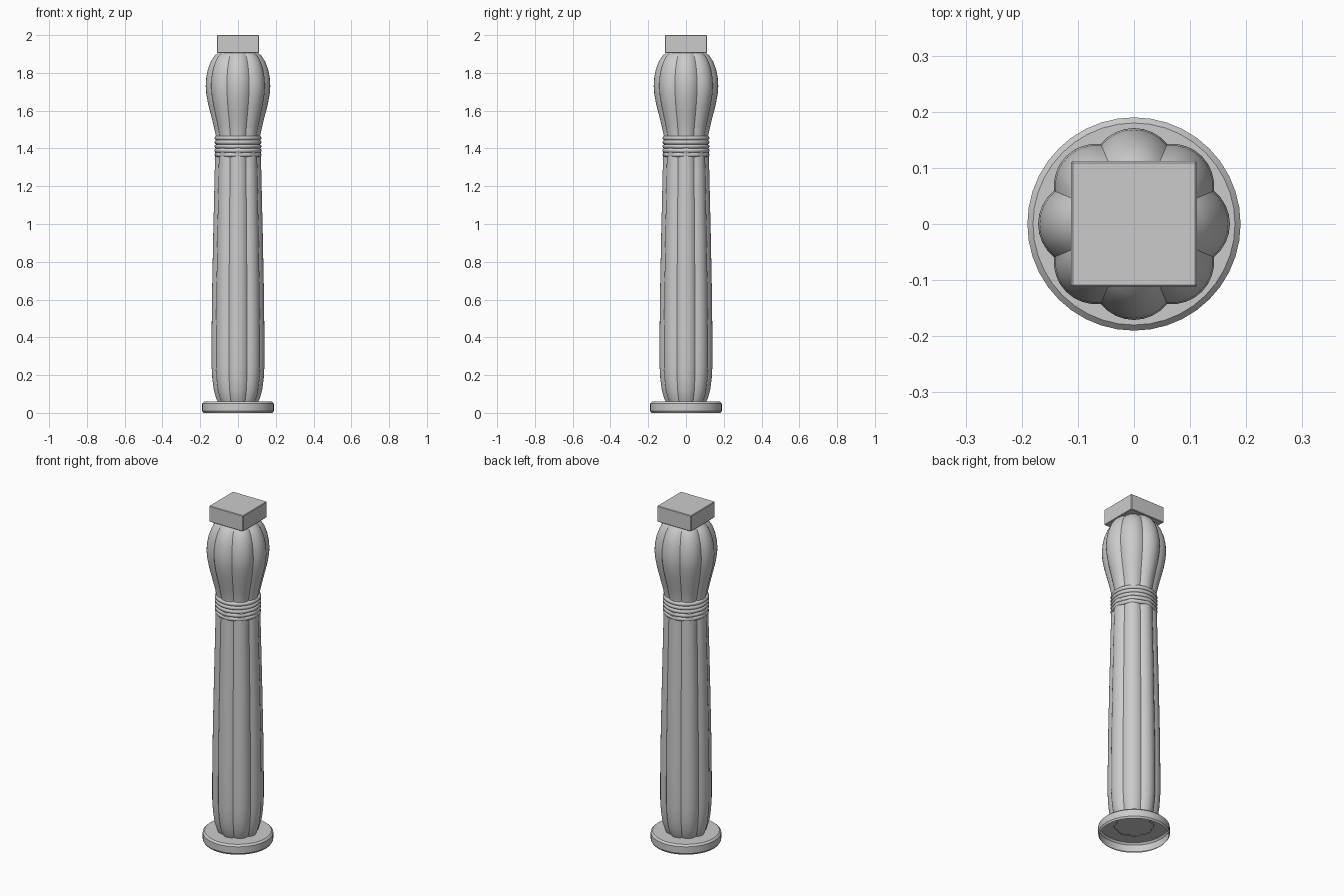
import bpy, bmesh
from math import pi, cos, sin, sqrt, radians

if "Cube" in bpy.data.objects:
    bpy.data.objects.remove(bpy.data.objects["Cube"])

LOBES, SEG = 8, 8


def finish(bm, name, angle=30):
    bmesh.ops.recalc_face_normals(bm, faces=bm.faces)
    me = bpy.data.meshes.new(name)
    bm.to_mesh(me)
    bm.free()
    ob = bpy.data.objects.new(name, me)
    bpy.context.collection.objects.link(ob)
    bpy.ops.object.select_all(action='DESELECT')
    ob.select_set(True)
    bpy.context.view_layer.objects.active = ob
    bpy.ops.object.shade_smooth_by_angle(angle=radians(angle))
    return ob


def lobed(i):
    """Unit cross-section made of eight circular arcs meeting in grooves."""
    c, r = 0.56, 0.44
    a = ((i % SEG) / SEG - 0.5) * pi / 4
    rad = c * cos(a) + sqrt(r * r - (c * sin(a)) ** 2)
    t = (i / SEG - 0.5) * pi / 4
    return rad * cos(t), rad * sin(t)


def circle(n):
    return lambda i: (cos(2 * pi * i / n), sin(2 * pi * i / n))


def loft(name, profile, section, n, cap_bottom=False, cap_top=False, angle=30):
    bm = bmesh.new()
    rings = []
    for rad, z in profile:
        pts = [section(i) for i in range(n)]
        rings.append([bm.verts.new((x * rad, y * rad, z)) for x, y in pts])
    for lo, hi in zip(rings, rings[1:]):
        for i in range(n):
            j = (i + 1) % n
            bm.faces.new((lo[i], lo[j], hi[j], hi[i]))
    if cap_bottom:
        bm.faces.new(rings[0][::-1])
    if cap_top:
        bm.faces.new(rings[-1])
    return finish(bm, name, angle)


# Round base, hollow underneath
loft("base", [(0.183, 0.0), (0.19, 0.01), (0.19, 0.05), (0.18, 0.06)],
     circle(40), 40, cap_top=True)

# Fluted shaft, swelling near the foot
loft("shaft", [(0.105, 0.055), (0.115, 0.075), (0.128, 0.12), (0.136, 0.18), (0.14, 0.25),
               (0.14, 0.4), (0.137, 0.65), (0.131, 0.95), (0.124, 1.25), (0.12, 1.41)],
     lobed, LOBES * SEG)

# Five rounded binding rings
for k in range(5):
    z0 = 1.356 + k * 0.022
    prof = [(0.115 + 0.009 * sin(pi * s / 6), z0 + 0.011 * (1 - cos(pi * s / 6)))
            for s in range(7)]
    loft(f"band_ring_{k + 1}", prof, circle(40), 40, cap_bottom=True, cap_top=True, angle=40)

# Bud capital
loft("bud", [(0.114, 1.41), (0.117, 1.465), (0.129, 1.52), (0.144, 1.58), (0.158, 1.635),
             (0.168, 1.69), (0.171, 1.73), (0.168, 1.775), (0.159, 1.82), (0.144, 1.86),
             (0.125, 1.89), (0.1, 1.912)],
     lobed, LOBES * SEG, cap_top=True)

# Square block on top
bm = bmesh.new()
bmesh.ops.create_cube(bm, size=1)
for v in bm.verts:
    v.co = (v.co.x * 0.224, v.co.y * 0.224, 1.953 + v.co.z * 0.094)
bmesh.ops.bevel(bm, geom=bm.edges[:], offset=0.003, segments=1, affect='EDGES')
finish(bm, "abacus_block", 20)
